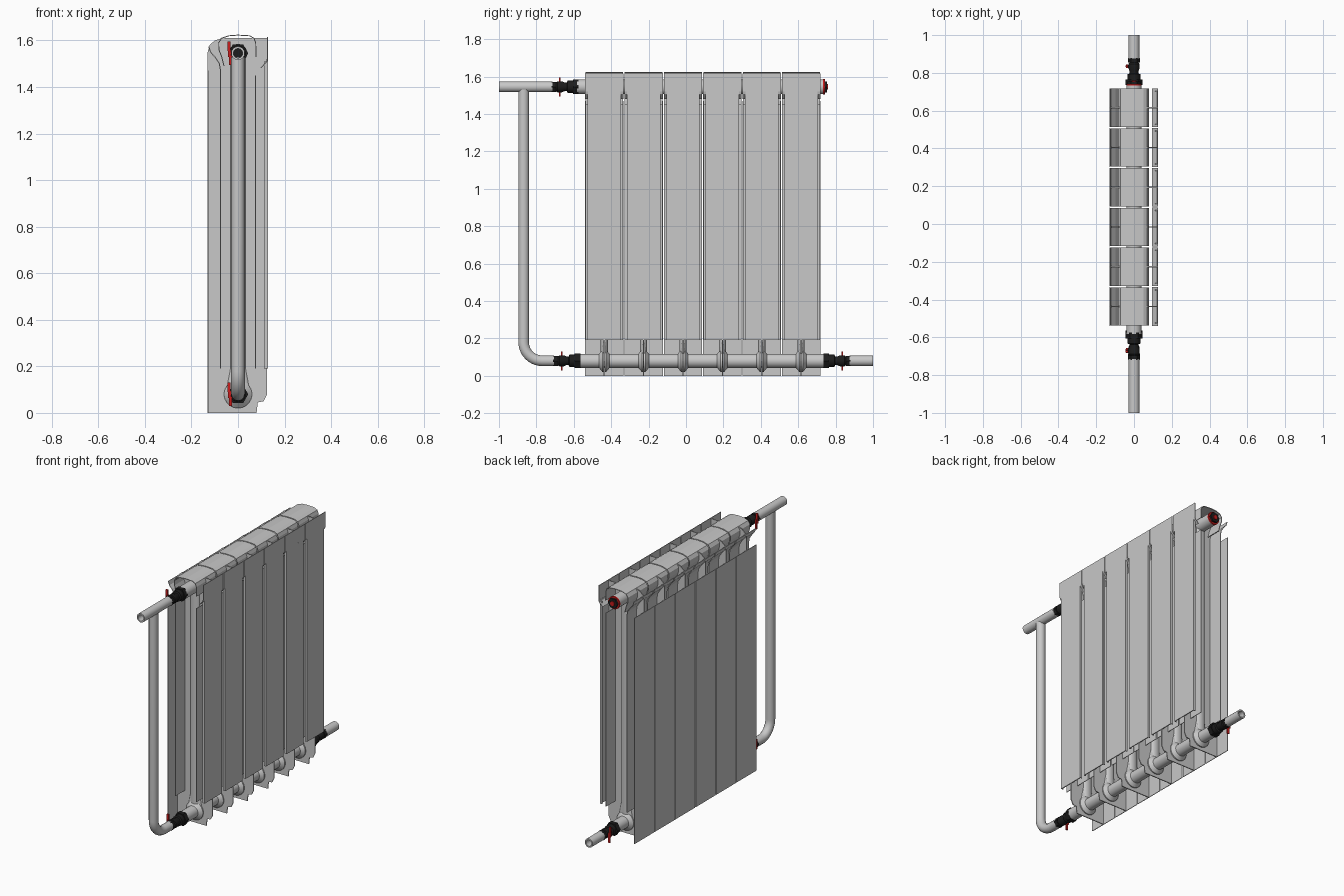
import bpy, bmesh, math
from mathutils import Vector

if "Cube" in bpy.data.objects:
    bpy.data.objects.remove(bpy.data.objects["Cube"], do_unlink=True)

PITCH, COUNT, FIRST = 0.2105, 6, -0.437
TOP, LOW = 1.545, 0.08          # heights of the two headers


def material(name, colour):
    m = bpy.data.materials.new(name)
    m.use_nodes = True
    m.diffuse_color = (*colour, 1)
    m.node_tree.nodes["Principled BSDF"].inputs["Base Color"].default_value = (*colour, 1)
    return m


GREY = material("light grey metal", (0.58, 0.58, 0.58))
BLACK = material("black fitting", (0.012, 0.012, 0.012))
RED = material("red handle", (0.6, 0.012, 0.012))


def finish(name, bm, mat, smooth=False):
    bmesh.ops.recalc_face_normals(bm, faces=bm.faces)
    me = bpy.data.meshes.new(name)
    bm.to_mesh(me)
    bm.free()
    me.materials.append(mat)
    ob = bpy.data.objects.new(name, me)
    bpy.context.collection.objects.link(ob)
    if smooth:
        bpy.ops.object.select_all(action="DESELECT")
        ob.select_set(True)
        bpy.context.view_layer.objects.active = ob
        bpy.ops.object.shade_smooth_by_angle(angle=math.radians(35))
    return ob


def repeat(ob):
    """One copy for every radiator section."""
    ob.location.y = FIRST
    arr = ob.modifiers.new("sections", "ARRAY")
    arr.count = COUNT
    arr.use_relative_offset = False
    arr.use_constant_offset = True
    arr.constant_offset_displace = (0, PITCH, 0)
    return ob


def thicken(ob, t):
    s = ob.modifiers.new("thickness", "SOLIDIFY")
    s.thickness = t
    s.offset = 0
    return ob


def sheet(name, profile, width, t=0.004):
    """Open x-z profile swept along y."""
    bm = bmesh.new()
    rows = [[bm.verts.new((x, s * width / 2, z)) for s in (-1, 1)] for x, z in profile]
    for a, b in zip(rows, rows[1:]):
        bm.faces.new((a[0], a[1], b[1], b[0]))
    return repeat(thicken(finish(name, bm, GREY), t))


def lathe(name, profile, z, mat, segs=24, x=0, closed=False):
    """(radius, y) profile turned about a y axis."""
    bm = bmesh.new()
    rings = []
    for r, y in profile:
        angles = [2 * math.pi * (i + 0.5) / segs for i in range(segs)]
        rings.append([bm.verts.new((x + r * math.sin(a), y, z + r * math.cos(a))) for a in angles])
    pairs = list(zip(rings, rings[1:]))
    if closed:
        pairs.append((rings[-1], rings[0]))
    else:
        bm.faces.new(rings[0])
        bm.faces.new(rings[-1])
    for a, b in pairs:
        for i in range(segs):
            j = (i + 1) % segs
            bm.faces.new((a[i], a[j], b[j], b[i]))
    return finish(name, bm, mat, True)


def rod(name, r, y0, y1, z, mat, segs=24):
    return lathe(name, [(r, y0), (r, y1)], z, mat, segs)


def hollow_pipe(name, y0, y1, z):
    return lathe(name, [(0.029, y0), (0.029, y1), (0.02, y1), (0.02, y0)], z, GREY, closed=True)


def box(name, centre, size, mat):
    bm = bmesh.new()
    bmesh.ops.create_cube(bm, size=1)
    for v in bm.verts:
        v.co = Vector(centre) + Vector(a * b for a, b in zip(v.co, size))
    return finish(name, bm, mat)


# Section web: thin upright plate across the depth
outline = [(-0.13, 0), (0.08, 0), (0.085, 0.045), (0.11, 0.05), (0.125, 0.08), (0.125, 1.61),
           (0.07, 1.61), (-0.07, 1.61), (-0.1, 1.6), (-0.122, 1.58), (-0.13, 1.55)]
bm = bmesh.new()
bm.faces.new([bm.verts.new((x, 0, z)) for x, z in outline])
repeat(thicken(finish("section_web", bm, GREY), 0.006))

# Long panels and inner fins
sheet("rear_panel", [(-0.129, 0), (-0.129, 1.47)], 0.205)
sheet("rear_inner_fin", [(-0.075, 0.19), (-0.075, 1.47), (-0.08, 1.5),
                         (-0.1, 1.53), (-0.118, 1.55), (-0.126, 1.575)], 0.202)
sheet("front_inner_fin", [(0.075, 0.19), (0.075, 1.45)], 0.202)
sheet("front_panel", [(0.125, 0.19), (0.125, 1.52)], 0.176, 0.006)
sheet("front_panel_head", [(0.098, 1.482), (0.123, 1.508), (0.126, 1.52), (0.126, 1.615)], 0.205)

# Folded side edges of the front panel
for side in (-1, 1):
    repeat(box("front_panel_lip", (0.118, side * 0.087, 0.85), (0.012, 0.004, 1.32), GREY))

# Rounded cover over the upper header
sheet("top_cover", [(-0.06, 1.49), (-0.07, 1.53), (-0.082, 1.56), (-0.083, 1.59), (-0.07, 1.61),
                    (-0.04, 1.62), (0, 1.623), (0.05, 1.62), (0.068, 1.61), (0.076, 1.59),
                    (0.078, 1.53)], 0.203)

# Water column inside each section
bm = bmesh.new()
bmesh.ops.create_cone(bm, cap_ends=True, segments=20, radius1=0.032, radius2=0.032, depth=TOP - LOW)
for v in bm.verts:
    v.co.y *= 0.6
    v.co.z += (TOP + LOW) / 2
repeat(finish("water_column", bm, GREY, True))

# Headers, lower collars and their necks
rod("upper_header", 0.04, -0.582, 0.738, TOP, GREY)
rod("lower_header", 0.038, -0.565, 0.738, LOW, GREY)
repeat(lathe("header_collar", [(0.038, -0.028), (0.06, -0.01), (0.06, 0.01), (0.038, 0.028)], LOW, GREY))
bm = bmesh.new()
bmesh.ops.create_cone(bm, cap_ends=True, segments=20, radius1=0.055, radius2=0.034, depth=0.11)
for v in bm.verts:
    v.co.y *= 0.3
    v.co.z += 0.135
repeat(finish("collar_neck", bm, GREY, True))


def valve(name, y, d, z):
    """Union nut, neck, valve body and lever, running from y in direction d."""
    def at(o):
        return y + d * o
    rod(name + "_union_nut", 0.044, at(0), at(0.03), z, BLACK, 6)
    lathe(name + "_body", [(0.034, at(0.03)), (0.034, at(0.058)), (0.024, at(0.062)), (0.024, at(0.075)),
                           (0.03, at(0.088)), (0.03, at(0.112)), (0.024, at(0.12))], z, BLACK, 16)
    rod(name + "_end_nut", 0.031, at(0.12), at(0.145), z, BLACK, 6)
    ly = at(0.1)
    box(name + "_stem", (-0.026, ly, z), (0.03, 0.016, 0.016), BLACK)
    box(name + "_lever_hub", (-0.037, ly, z), (0.012, 0.018, 0.03), RED)
    for s in (-1, 1):
        box(name + "_lever_wing", (-0.036 - s * 0.003, ly, z + s * 0.03), (0.013, 0.009, 0.042), RED)


valve("upper_valve", -0.575, -1, TOP)
valve("lower_front_valve", -0.565, -1, LOW)
valve("lower_back_valve", 0.735, 1, LOW)

# Blind plug with bleed screw
rod("plug_flange", 0.041, 0.733, 0.742, TOP, RED)
rod("plug_nut", 0.034, 0.742, 0.754, TOP, BLACK, 6)
rod("bleed_screw", 0.015, 0.754, 0.76, TOP, RED, 12)

# Supply and return pipes
hollow_pipe("upper_pipe", -1.0, -0.715, TOP)
hollow_pipe("lower_back_pipe", 0.875, 1.0, LOW)

# Bypass riser with a swept elbow
RY, BEND = -0.868, 0.1
path = [(RY, TOP - 0.015)]
for i in range(11):
    a = math.pi / 2 * i / 10
    path.append((RY + BEND * (1 - math.cos(a)), LOW + BEND * (1 - math.sin(a))))
path.append((-0.705, LOW))
curve = bpy.data.curves.new("riser_path", "CURVE")
curve.dimensions = "3D"
curve.bevel_depth = 0.029
curve.bevel_resolution = 5
spline = curve.splines.new("POLY")
spline.points.add(len(path) - 1)
for p, (y, z) in zip(spline.points, path):
    p.co = (0, y, z, 1)
guide = bpy.data.objects.new("riser_guide", curve)
bpy.context.collection.objects.link(guide)
bpy.context.view_layer.update()
tube = bpy.data.meshes.new_from_object(guide.evaluated_get(bpy.context.evaluated_depsgraph_get()))
bm = bmesh.new()
bm.from_mesh(tube)
bpy.data.objects.remove(guide, do_unlink=True)
finish("bypass_riser", bm, GREY, True)
